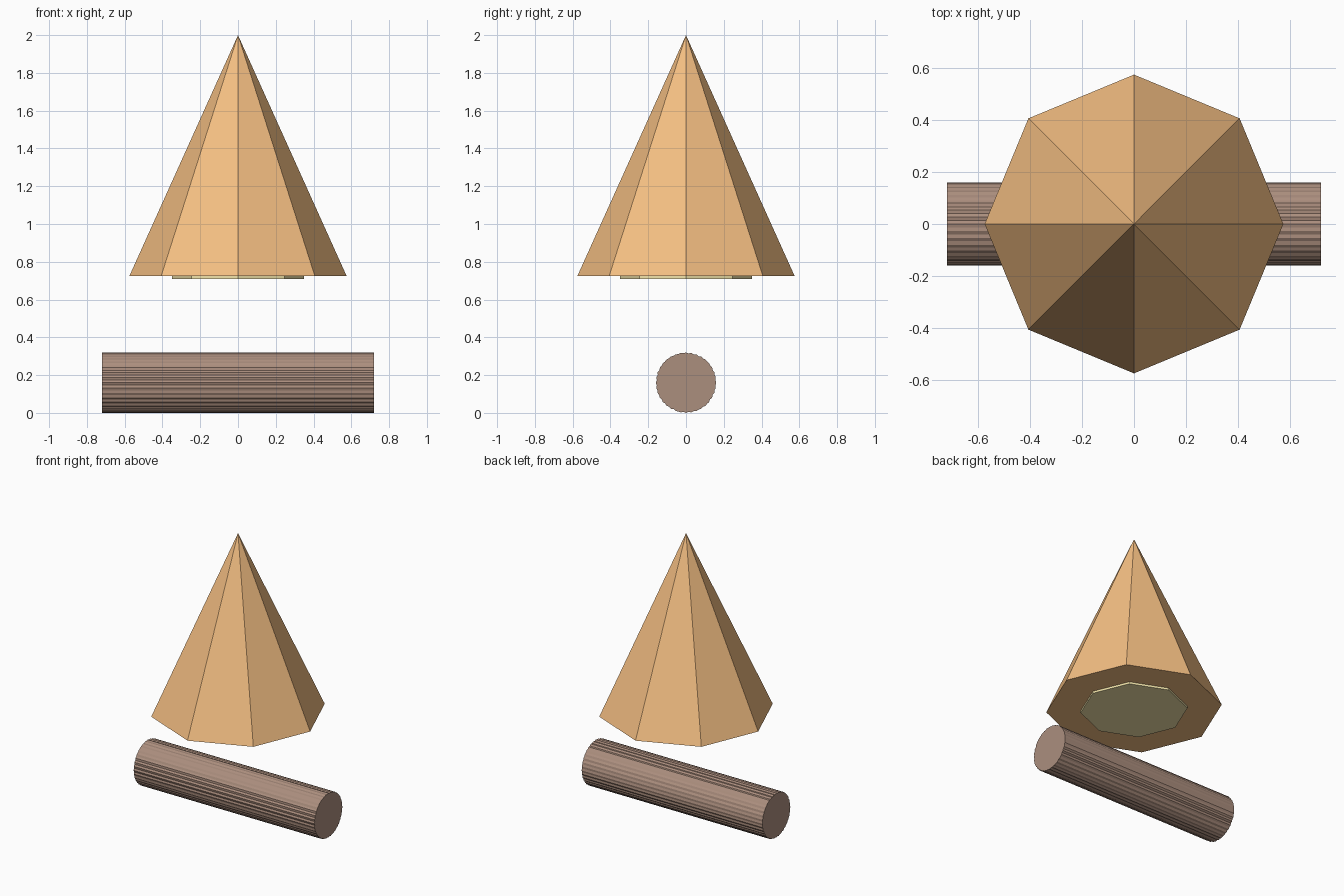
import bpy, bmesh, math, random
from mathutils import Matrix

if "Cube" in bpy.data.objects:
    bpy.data.objects.remove(bpy.data.objects["Cube"])

random.seed(4)


def linear(c):
    return tuple((v / 255) ** 2.2 for v in c) + (1.0,)


def finish(bm, name, rgb):
    bmesh.ops.recalc_face_normals(bm, faces=bm.faces)
    mesh = bpy.data.meshes.new(name)
    bm.to_mesh(mesh)
    bm.free()
    mat = bpy.data.materials.new(name + "_colour")
    mat.diffuse_color = linear(rgb)
    mat.use_nodes = True
    mat.node_tree.nodes["Principled BSDF"].inputs["Base Color"].default_value = mat.diffuse_color
    mesh.materials.append(mat)
    obj = bpy.data.objects.new(name, mesh)
    bpy.context.collection.objects.link(obj)
    return obj


def octagon_cone(name, r_bottom, r_top, z0, z1, rgb):
    bm = bmesh.new()
    bmesh.ops.create_cone(bm, cap_ends=True, segments=8, radius1=r_bottom,
                          radius2=r_top, depth=z1 - z0,
                          matrix=Matrix.Translation((0, 0, (z0 + z1) / 2)))
    bmesh.ops.remove_doubles(bm, verts=bm.verts, dist=1e-5)
    return finish(bm, name, rgb)


# Eight-sided flame and the pale core showing under it
octagon_cone("flame", 0.575, 0.0, 0.725, 2.0, (245, 190, 130))
octagon_cone("flame_core", 0.35, 0.35, 0.71, 0.735, (245, 230, 170))

# Log with fine lengthwise bark ridges: jagged round profile, extruded along x
SIDES, RADIUS, HALF = 72, 0.16, 0.72
bm = bmesh.new()
ring = []
for i in range(SIDES):
    a = 2 * math.pi * i / SIDES
    r = RADIUS if i % 2 == 0 else RADIUS - random.uniform(0.002, 0.006)
    ring.append(bm.verts.new((-HALF, r * math.cos(a), RADIUS + r * math.sin(a))))
cap = bm.faces.new(ring)
side = bmesh.ops.extrude_face_region(bm, geom=[cap], use_keep_orig=True)
new_verts = [g for g in side["geom"] if isinstance(g, bmesh.types.BMVert)]
bmesh.ops.translate(bm, verts=new_verts, vec=(2 * HALF, 0, 0))
finish(bm, "log", (170, 141, 125))
